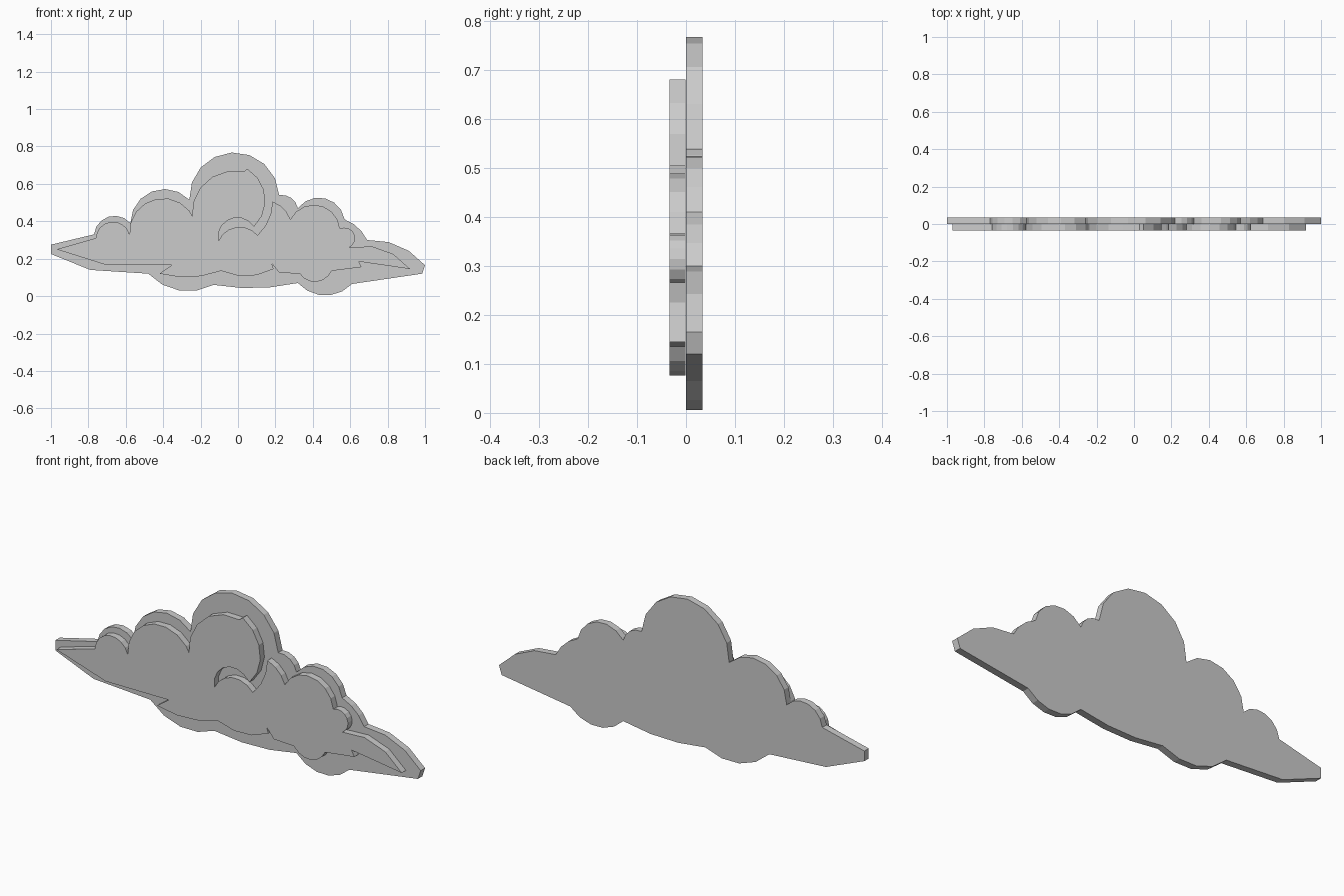
import bpy, bmesh
from math import atan, sin, cos, ceil
from mathutils import Vector

if "Cube" in bpy.data.objects:
    bpy.data.objects.remove(bpy.data.objects["Cube"])


def outline(knots):
    """Clockwise knots (x, z, bulge); bulge is arc height / chord, positive puffs outward."""
    pts = []
    for k, n in zip(knots, knots[1:] + knots[:1]):
        a, b = Vector(k[:2]), Vector(n[:2])
        h = k[2] if len(k) > 2 else 0
        if not h:
            pts.append(a)
            continue
        half = 2 * atan(2 * abs(h))             # half the arc's sweep
        chord = b - a
        out = Vector((-chord.y, chord.x)) * (1 if h > 0 else -1)
        r = 0.5 / sin(half)                      # radius in chord lengths
        steps = max(3, ceil(half * 5))
        for i in range(steps):
            t = half * (2 * i / steps - 1)
            pts.append((a + b) / 2 + chord * (r * sin(t)) + out * (r * (cos(t) - cos(half))))
    return pts


def plate(name, knots, y0, y1):
    """Flat slab: outline in the XZ plane extruded from y0 to y1."""
    bm = bmesh.new()
    face = bm.faces.new([bm.verts.new((p.x, y0, p.y)) for p in outline(knots)])
    ext = bmesh.ops.extrude_face_region(bm, geom=[face], use_keep_orig=True)
    for v in ext["geom"]:
        if isinstance(v, bmesh.types.BMVert):
            v.co.y = y1
    bmesh.ops.recalc_face_normals(bm, faces=bm.faces)
    bmesh.ops.triangulate(bm, faces=[f for f in bm.faces if len(f.verts) > 4])
    me = bpy.data.meshes.new(name)
    bm.to_mesh(me)
    bm.free()
    bpy.context.collection.objects.link(bpy.data.objects.new(name, me))


# Back plate: the full cloud silhouette
plate("cloud_back", [
    (-1, .225), (-1, .275), (-.77, .33, .33), (-.575, .39, .34), (-.26, .515, .5),
    (.22, .54, .2), (.32, .47, .33), (.57, .41, .1), (.69, .3, .12), (1, .165),
    (.985, .12), (.61, .065, .22), (.32, .07, .05), (-.13, .06, .17), (-.48, .12),
    (-.79, .14)], 0, .034)

# Front plate: smaller puffs, a curled slot and small notches below
plate("cloud_front", [
    (-.97, .25), (-.76, .31, .43), (-.58, .33, .53), (-.22, .335, .32), (.03, .665),
    (.05, .68, .25), (.085, .37, -.42), (-.105, .295, .28), (.105, .325, -.1),
    (.185, .505, .12), (.28, .41, .38), (.545, .36, .5), (.595, .26, .15),
    (.92, .145), (.645, .185), (.66, .155), (.5, .135, .3), (.33, .12), (.22, .125),
    (.18, .175), (.19, .145, .12), (-.09, .135, .08), (-.42, .12), (-.355, .165),
    (-.7, .165)], -.034, -.001)
